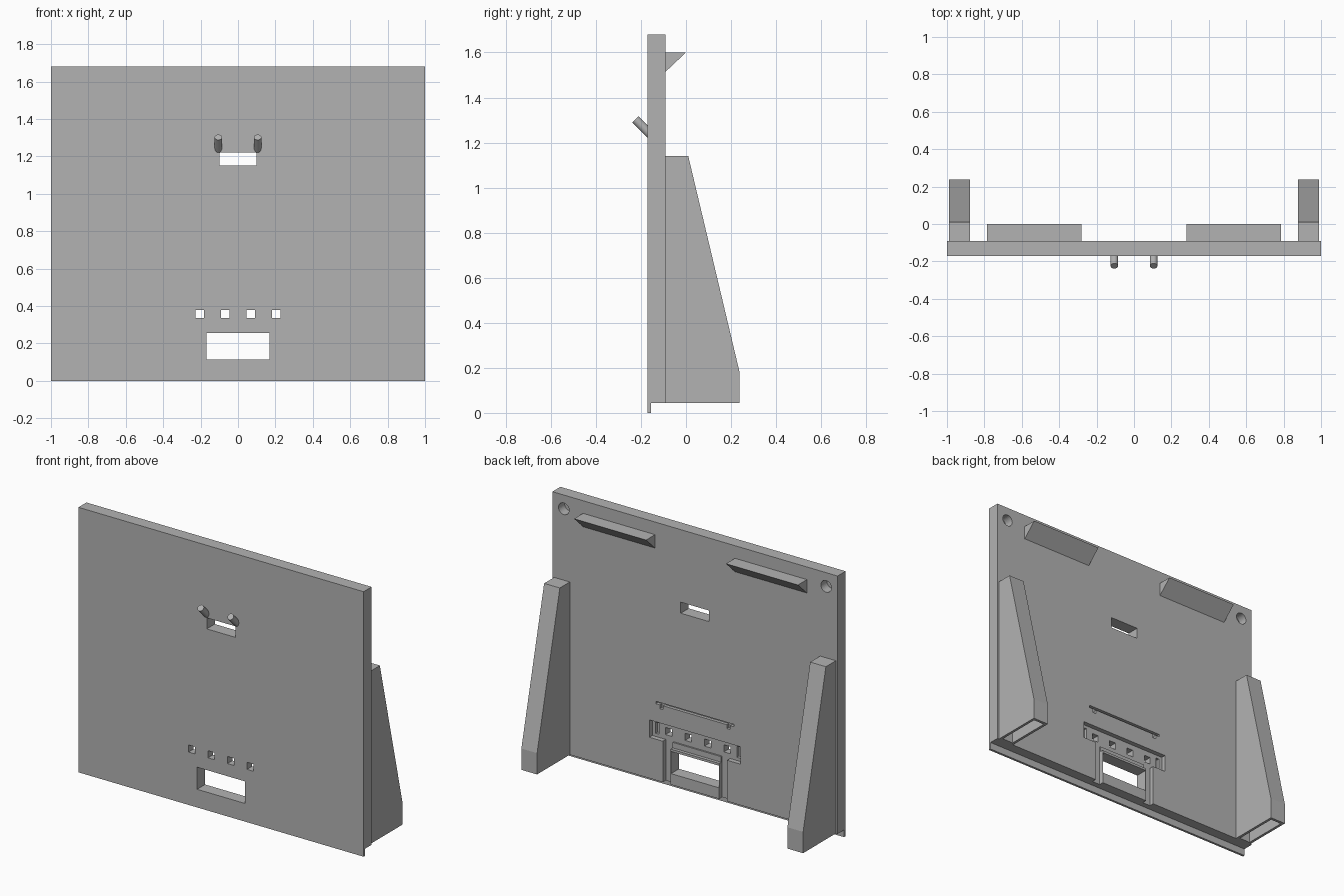
import bpy
import bmesh
from math import pi
from mathutils import Matrix, Vector

cube = bpy.data.objects.get("Cube")
if cube:
    bpy.data.objects.remove(cube, do_unlink=True)

grey = bpy.data.materials.new("plain grey")
grey.use_nodes = True
grey.diffuse_color = (0.45, 0.45, 0.45, 1)
grey.node_tree.nodes["Principled BSDF"].inputs["Base Color"].default_value = (0.45, 0.45, 0.45, 1)

FRONT, BACK, FOOT = -0.17, -0.09, 0.045


def finish(name, bm):
    bmesh.ops.recalc_face_normals(bm, faces=bm.faces)
    mesh = bpy.data.meshes.new(name)
    bm.to_mesh(mesh)
    bm.free()
    mesh.materials.append(grey)
    obj = bpy.data.objects.new(name, mesh)
    bpy.context.collection.objects.link(obj)
    return obj


def prism(name, profile, x0, x1):
    """Extrude a (y, z) profile along x."""
    bm = bmesh.new()
    face = bm.faces.new([bm.verts.new((x0, y, z)) for y, z in profile])
    new = bmesh.ops.extrude_face_region(bm, geom=[face])["geom"]
    moved = [v for v in new if isinstance(v, bmesh.types.BMVert)]
    bmesh.ops.translate(bm, verts=moved, vec=(x1 - x0, 0, 0))
    return finish(name, bm)


def box(name, x0, x1, y0, y1, z0, z1):
    return prism(name, [(y0, z0), (y1, z0), (y1, z1), (y0, z1)], x0, x1)


def rod(name, centre, axis, radius, length):
    bm = bmesh.new()
    turn = Vector(axis).to_track_quat("Z", "Y").to_matrix().to_4x4()
    bmesh.ops.create_cone(bm, cap_ends=True, segments=32, radius1=radius, radius2=radius,
                          depth=length, matrix=Matrix.Translation(centre) @ turn)
    return finish(name, bm)


def cut(target, cutter):
    cutter.hide_render = True
    mod = target.modifiers.new("cut", "BOOLEAN")
    mod.operation = "DIFFERENCE"
    mod.solver = "EXACT"
    mod.object = cutter
    bpy.context.view_layer.objects.active = target
    bpy.ops.object.modifier_apply(modifier=mod.name)
    bpy.data.objects.remove(cutter, do_unlink=True)


def opening(x0, x1, z0, z1, depth=0.2):
    """Cut a rectangular pocket into the back of the panel."""
    cut(panel, box("cutter", x0, x1, BACK - depth, BACK + 0.05, z0, z1))


# Panel with a thin lip along the bottom front edge
panel = prism("panel", [(FRONT, 0), (-0.155, 0), (-0.155, FOOT), (BACK, FOOT),
                        (BACK, 1.68), (FRONT, 1.68)], -1, 1)

# Through openings: upper slot and lower window
opening(-0.1, 0.1, 1.15, 1.22)
opening(-0.168, 0.168, 0.115, 0.255)

# Row recess, its four square holes and end slots
opening(-0.32, 0.32, 0.305, 0.415, 0.03)
for x in (-0.205, -0.068, 0.068, 0.205):
    opening(x - 0.023, x + 0.023, 0.335, 0.38)
for s in (-1, 1):
    opening(s * 0.285 - 0.012, s * 0.285 + 0.012, 0.325, 0.395, 0.05)
    # Channels beside the lower window
    opening(s * 0.198 - 0.028, s * 0.198 + 0.028, 0.0, 0.31, 0.03)
    # Notches under the thin groove
    opening(s * 0.235 - 0.012, s * 0.235 + 0.012, 0.505, 0.535, 0.02)
    # Blind round corner holes
    cut(panel, rod("cutter", (s * 0.92, BACK, 1.593), (0, 1, 0), 0.037, 0.12))
opening(-0.172, 0.172, 0.27, 0.31, 0.02)
opening(-0.275, 0.275, 0.53, 0.545, 0.02)

for side, s in (("left", 1), ("right", -1)):
    # Tapered hollow support
    support = prism(side + "_support", [(BACK, FOOT), (0.238, FOOT), (0.238, 0.18),
                                        (0.01, 1.14), (BACK, 1.14)], s * 0.878, s * 0.988)
    cut(support, prism("cutter", [(BACK + 0.017, 0), (0.22, 0), (0.22, 0.178),
                                  (-0.004, 1.12), (BACK + 0.017, 1.12)], s * 0.895, s * 0.971))
    # Wedge ledge near the top
    prism(side + "_ledge", [(BACK, 1.515), (0, 1.6), (BACK, 1.6)], s * 0.28, s * 0.785)
    # Slanted front peg
    peg = rod(side + "_peg", (s * 0.105, -0.189, 1.267), (0, -1, 1), 0.02, 0.1)
    bpy.context.view_layer.objects.active = peg
    bpy.ops.object.select_all(action="DESELECT")
    peg.select_set(True)
    bpy.ops.object.shade_smooth_by_angle(angle=pi / 6)
